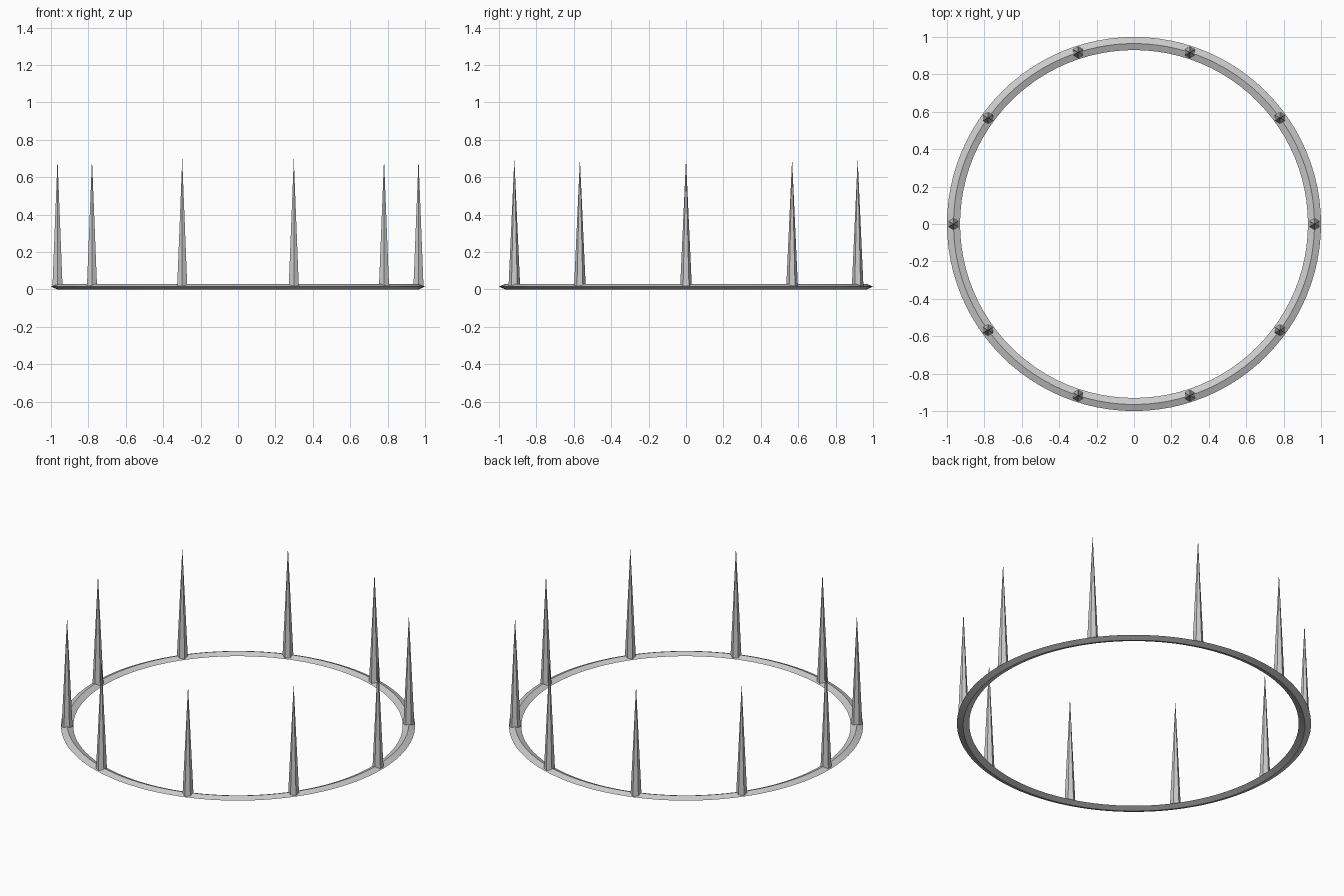
import bpy, math

if "Cube" in bpy.data.objects:
    bpy.data.objects.remove(bpy.data.objects["Cube"])

RING_R, HALF_W, HALF_H = 0.965, 0.035, 0.015
SPIKES, SPIKE_R, BASE_Z, TIP_Z = 10, 0.031, 0.018, 0.70

# flat band with a diamond cross-section
bpy.ops.mesh.primitive_torus_add(major_segments=96, minor_segments=4,
                                 major_radius=RING_R, minor_radius=HALF_W,
                                 location=(0, 0, HALF_H))
band = bpy.context.object
band.name = "band"
for v in band.data.vertices:
    v.co.z *= HALF_H / HALF_W
bpy.ops.object.shade_smooth_by_angle(angle=math.radians(20))

# ten slim six-sided spikes standing on the band's ridge
for i in range(SPIKES):
    a = 2 * math.pi * i / SPIKES
    bpy.ops.mesh.primitive_cone_add(
        vertices=6, radius1=SPIKE_R, radius2=0, depth=TIP_Z - BASE_Z,
        location=(RING_R * math.cos(a), RING_R * math.sin(a), (TIP_Z + BASE_Z) / 2))
    bpy.context.object.name = f"spike_{i + 1}"
